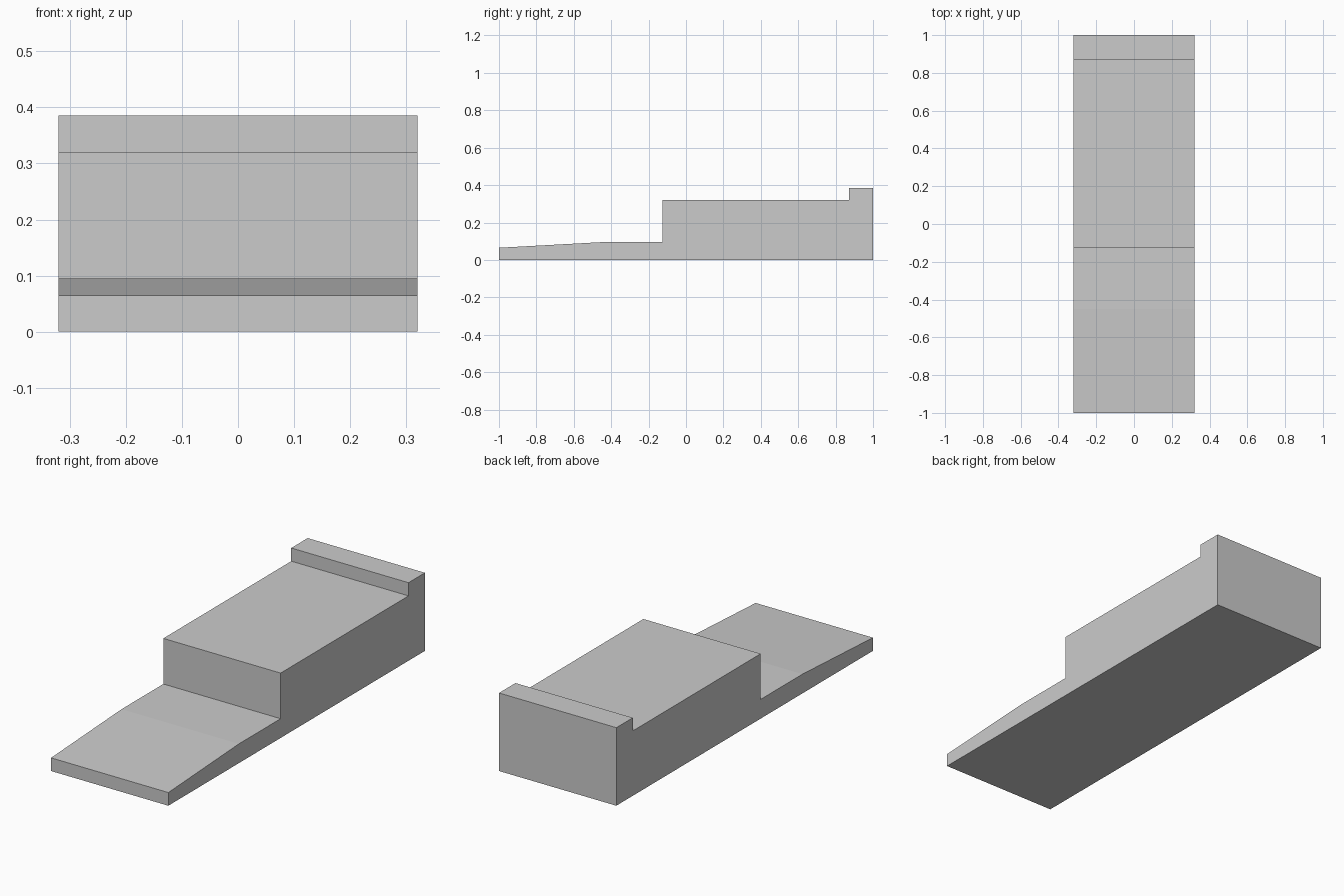
import bpy
import bmesh

cube = bpy.data.objects.get("Cube")
if cube:
    bpy.data.objects.remove(cube, do_unlink=True)

HALF_WIDTH = 0.32

# Side outline (y, z): sloped toe, low step, raised deck, rear lip
OUTLINE = [(-1, 0), (1, 0), (1, 0.385), (0.872, 0.385), (0.872, 0.32),
           (-0.125, 0.32), (-0.125, 0.095), (-0.45, 0.095), (-1, 0.065)]

grey = bpy.data.materials.new("plain grey")
grey.use_nodes = True
color = (0.6, 0.6, 0.6, 1)
grey.diffuse_color = color
grey.node_tree.nodes["Principled BSDF"].inputs["Base Color"].default_value = color


def extrude_outline(name, outline, half_width, material):
    """Extrude a side outline across x into a closed solid."""
    bm = bmesh.new()
    side = bm.faces.new([bm.verts.new((-half_width, y, z)) for y, z in outline])
    result = bmesh.ops.extrude_face_region(bm, geom=[side], use_keep_orig=True)
    moved = [v for v in result["geom"] if isinstance(v, bmesh.types.BMVert)]
    bmesh.ops.translate(bm, verts=moved, vec=(2 * half_width, 0, 0))
    bmesh.ops.recalc_face_normals(bm, faces=bm.faces)
    mesh = bpy.data.meshes.new(name)
    bm.to_mesh(mesh)
    bm.free()
    mesh.materials.append(material)
    obj = bpy.data.objects.new(name, mesh)
    bpy.context.collection.objects.link(obj)
    return obj


# Stepped block
extrude_outline("stepped_block", OUTLINE, HALF_WIDTH, grey)
